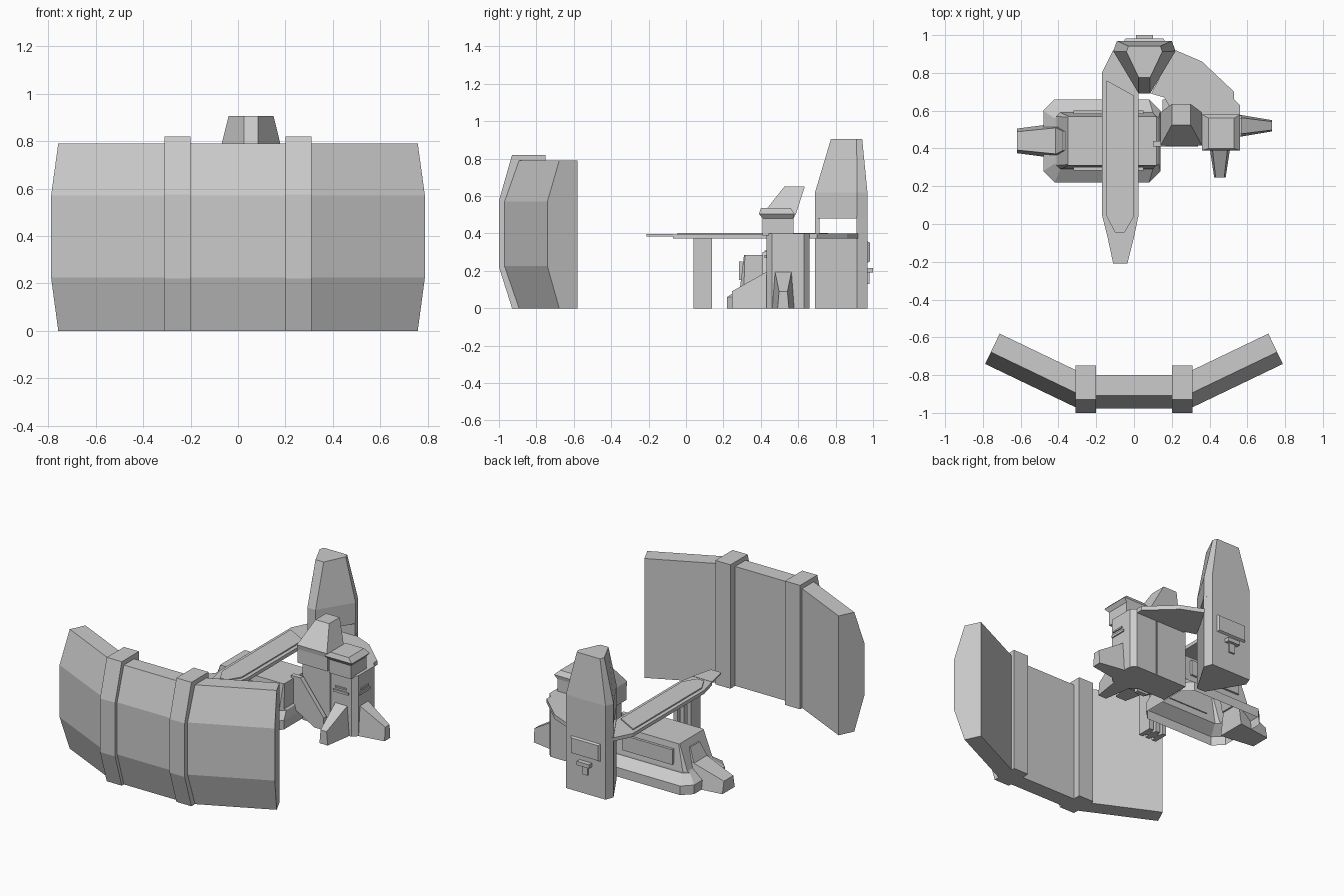
import bpy, bmesh
from math import radians, cos, sin

if "Cube" in bpy.data.objects:
    bpy.data.objects.remove(bpy.data.objects["Cube"])


def loft(name, rings, cap_start=True, cap_end=True):
    """Flat-faced solid joining matching rings of 3D points."""
    bm = bmesh.new()
    vr = [[bm.verts.new(p) for p in r] for r in rings]
    for a, b in zip(vr, vr[1:]):
        n = len(a)
        for i in range(n):
            bm.faces.new((a[i], a[(i + 1) % n], b[(i + 1) % n], b[i]))
    if cap_start:
        bm.faces.new(vr[0][::-1])
    if cap_end:
        bm.faces.new(vr[-1])
    bmesh.ops.recalc_face_normals(bm, faces=bm.faces)
    me = bpy.data.meshes.new(name)
    bm.to_mesh(me)
    bm.free()
    ob = bpy.data.objects.new(name, me)
    bpy.context.collection.objects.link(ob)
    return ob


def slab(name, pts, z0, z1):
    return loft(name, [[(x, y, z) for x, y in pts] for z in (z0, z1)])


def side_extrude(name, yz, x0, x1):
    return loft(name, [[(x, y, z) for y, z in yz] for x in (x0, x1)])


def rect(x0, x1, y0, y1, z):
    return [(x0, y0, z), (x1, y0, z), (x1, y1, z), (x0, y1, z)]


def box(name, x0, x1, y0, y1, z0, z1):
    return loft(name, [rect(x0, x1, y0, y1, z) for z in (z0, z1)])


def octagon(x0, x1, y0, y1, c, z):
    return [(x, y, z) for x, y in ((x0 + c, y0), (x1 - c, y0), (x1, y0 + c), (x1, y1 - c),
                                   (x1 - c, y1), (x0 + c, y1), (x0, y1 - c), (x0, y0 + c))]


def mirror(ob):
    m = ob.modifiers.new("mirror", 'MIRROR')
    m.use_axis[0] = True


def foot(name, root, d, length, w0, h0, w1, h1):
    """Tapered foot running out from root along direction d."""
    def ring(t, w, h):
        cx, cy = root[0] + d[0] * t, root[1] + d[1] * t
        px, py = -d[1], d[0]
        return [(cx + px * s * w / 2, cy + py * s * w / 2, z)
                for s, z in ((-1, 0), (1, 0), (.75, h), (-.75, h))]
    loft(name, [ring(0, w0, h0), ring(length, w1, h1)])


# Curved barrier wall
wall = [(0, .225), (0, .57), (.07, .79), (.178, .79), (.178, 0), (.07, 0)]
side_extrude("wall_centre", [(y - .978, z) for y, z in wall], -.22, .22)
rib = [(-1, .22), (-1, .575), (-.93, .82), (-.75, .82), (-.75, 0), (-.93, 0)]
mirror(side_extrude("wall_rib", rib, .2, .31))
a = radians(25.6)
wing = [[(x - d * sin(a), y + d * cos(a), z) for d, z in wall]
        for x, y in ((.30, -.975), (.788, -.741))]
mirror(loft("wall_wing", wing))


# Watch tower at the back
def hexa(t, z):
    # t=0 wide base outline, t=1 narrow top outline
    base = [(.025, .69), (.085, .69), (.22, .915), (.20, .97), (-.09, .97), (-.11, .915)]
    top = [(.025, .775), (.085, .775), (.15, .912), (.14, .942), (-.03, .942), (-.04, .912)]
    return [(b[0] + (c[0] - b[0]) * t, b[1] + (c[1] - b[1]) * t, z) for b, c in zip(base, top)]


loft("tower_head", [hexa(0, .48), hexa(0, .62), hexa(1, .905)])
loft("tower_base", [hexa(0, 0), hexa(0, .40)])
slab("tower_back_plate", [(-.11, .912), (.22, .912), (.20, .97), (-.09, .97)], .39, .49)
box("tower_front_post", .025, .085, .69, .715, .39, .49)
loft("tower_back_panel", [[(.055 + s * w, y, z) for s, z in ((-1, z0), (1, z0), (1, z1), (-1, z1))]
                          for y, w, z0, z1 in ((.965, .11, .24, .36), (.983, .10, .25, .35))])
box("tower_back_sill", .01, .10, .965, 1.0, .19, .215)
box("tower_back_latch", .035, .075, .965, .982, .13, .19)

# Long deck with raised panel and slatted support
deck = [(-.17, .80), (-.17, .05), (-.14, -.07), (0, -.07), (.025, .05), (.025, .70), (-.11, .92)]
slab("deck", deck, .372, .395)
slab("deck_tip", [(-.14, -.07), (-.11, -.21), (-.035, -.21), (0, -.07)], .384, .397)
panel = [(-.145, .76), (-.145, .04), (-.10, -.045), (-.05, -.045), (0, .04), (0, .68)]
slab("deck_panel", panel, .39, .403)
for i in range(3):
    x = -.135 + i * .05
    box("deck_support_slat", x, x + .03, .04, .14, 0, .38)
box("deck_support_core", -.13, -.01, .07, .11, 0, .38)

# Curved rear walkway
walk = [(.03, .60), (.20, .60), (.36, .56), (.53, .56), (.53, .70), (.36, .86), (.22, .92),
        (.15, .80), (.09, .69), (.16, .67)]
slab("rear_walkway", walk[1:], .372, .40)

# Low bunker, open underneath
loft("bunker_hull", [octagon(-.48, .14, .22, .66, .06, 0), octagon(-.48, .14, .22, .66, .06, .06),
                     octagon(-.42, .13, .29, .59, .03, .11), octagon(-.41, .12, .29, .59, .02, .12),
                     octagon(-.35, .12, .31, .57, .005, .285)], cap_start=False)
for y in (.283, .582):
    box("bunker_side_panel", -.32, .05, y, y + .018, .15, .25)
loft("bunker_windscreen", [[(-.415, .37, .15), (-.415, .51, .15), (-.38, .51, .15), (-.38, .37, .15)],
                           [(-.375, .39, .24), (-.375, .49, .24), (-.34, .49, .24), (-.34, .39, .24)]])
foot("bunker_foot", (-.39, .44), (-1, 0), .23, .19, .16, .13, .08)

# Keep on the right, with its connecting wall
loft("keep_body", [octagon(.35, .56, .43, .66, .03, z) for z in (0, .40)])
box("keep_link", .15, .37, .46, .66, 0, .39)
loft("keep_buttress", [[(x, y, z) for x, z in ((.10, .10), (.10, .30), (.17, .30), (.34, .08), (.34, 0), (.27, 0))]
                       for y in (.41, .44)])
foot("keep_foot_right", (.55, .52), (1, 0), .18, .12, .20, .06, .09)
foot("keep_foot_front", (.455, .44), (0, -1), .195, .12, .20, .06, .09)
box("keep_window_right", .55, .568, .465, .575, .27, .285)
box("keep_window_right_lintel", .55, .568, .48, .56, .30, .31)
box("keep_window_front", .40, .51, .42, .44, .27, .285)
box("keep_window_front_lintel", .415, .495, .42, .44, .30, .31)

# Rooftop block and swept-back fin
loft("roof_block", [rect(.38, .54, .41, .575, .39), rect(.38, .54, .41, .575, .48),
                    rect(.36, .56, .39, .58, .505), rect(.395, .53, .40, .56, .535)])
loft("roof_fin", [rect(.14, .36, .42, .57, .39), rect(.14, .36, .42, .575, .48),
                  rect(.14, .36, .415, .59, .51), rect(.20, .30, .525, .635, .65)])
